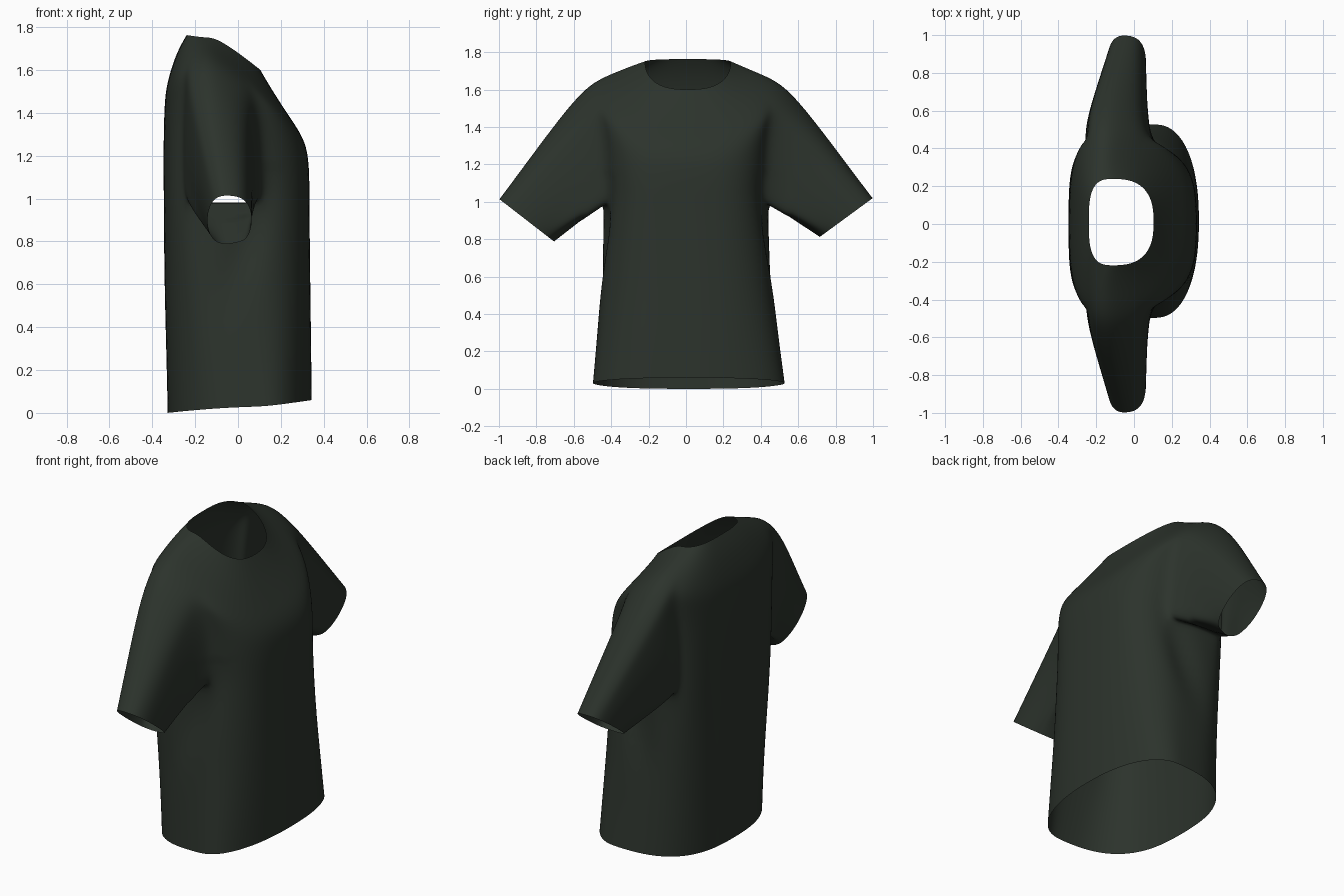
import bpy, bmesh, math
from mathutils import Vector

if "Cube" in bpy.data.objects:
    bpy.data.objects.remove(bpy.data.objects["Cube"])

N = 32  # columns around the torso

# Torso rings, hem to neckline:
# (half width, y shift, side x, front x, back x, side z, front z, back z, front and back roundness)
RINGS = [
    (.515, .015, .11, .345, -.330, .03, .06, .00, .88, .74),
    (.490, .010, .08, .343, -.335, .25, .27, .24, .82, .70),
    (.465, .005, .03, .340, -.342, .50, .50, .50, .76, .64),
    (.450, .000, -.05, .337, -.346, .76, .76, .76, .70, .60),
    (.435, .000, -.12, .335, -.347, 1.00, 1.00, 1.00, .65, .57),
    (.438, .000, -.13, .335, -.348, 1.15, 1.08, 1.12, .65, .58),
    (.445, .000, -.135, .332, -.348, 1.29, 1.16, 1.24, .66, .60),
    (.455, .000, -.135, .322, -.346, 1.43, 1.24, 1.36, .68, .62),
    (.478, .000, -.135, .290, -.342, 1.57, 1.31, 1.46, .70, .65),
    (.488, .000, -.135, .245, -.332, 1.66, 1.375, 1.54, .72, .65),
    (.350, .000, -.14, .170, -.295, 1.71, 1.49, 1.66, .75, .65),
    (.270, .005, -.13, .125, -.260, 1.738, 1.565, 1.73, .77, .65),
    (.230, .010, -.11, .105, -.240, 1.75, 1.60, 1.763, .77, .65),
]
ARM_LO, ARM_HI, HALF = 4, 9, 2  # armhole rows and half its columns


def spow(v, p):
    return math.copysign(abs(v) ** p, v)


def ring_point(ring, j):
    w, ys, sx, fx, bx, sz, fz, bz, fp, bp = ring
    a = 2 * math.pi * j / N
    front = math.cos(a) > 0
    p = fp if front else bp
    c, s = spow(math.cos(a), p), spow(math.sin(a), p)
    ex, ez, drop = (fx, fz, 1.15) if front else (bx, bz, 1.6)
    return Vector((sx + (ex - sx) * abs(c), ys + w * s, sz + (ez - sz) * abs(c) ** drop))


bm = bmesh.new()

# Torso, with the armhole patches left open
grid = [[bm.verts.new(ring_point(r, j)) for j in range(N)] for r in RINGS]
arm_cols = {(m + k) % N for m in (N // 4, 3 * N // 4) for k in range(-HALF, HALF)}
for i in range(len(RINGS) - 1):
    for j in range(N):
        if ARM_LO <= i < ARM_HI and j in arm_cols:
            continue
        k = (j + 1) % N
        bm.faces.new((grid[i][j], grid[i][k], grid[i + 1][k], grid[i + 1][j]))


# Sleeve: armhole loop blended to an oval cuff, fuller behind and on top
def sleeve(mid, cuff, up, xr, full):
    cols = range(mid - HALF, mid + HALF)
    rows = range(ARM_LO, ARM_HI)
    loop = [grid[ARM_LO][j] for j in cols]
    loop += [grid[i][mid + HALF] for i in rows]
    loop += [grid[ARM_HI][j] for j in reversed(range(mid - HALF + 1, mid + HALF + 1))]
    loop += [grid[i][mid - HALF] for i in reversed(range(ARM_LO + 1, ARM_HI + 1))]
    ctr = sum((v.co for v in loop), Vector()) / len(loop)
    ends, bulges = [], []
    for v in loop:
        a = math.atan2((v.co.z - ctr.z) / .31, (v.co.x - ctr.x) / .18)
        ends.append(cuff + Vector((xr * spow(math.cos(a), .85), 0, 0)) + up * spow(math.sin(a), .95))
        back, top = max(0, -math.cos(a)) ** .7, max(0, math.sin(a))
        bulges.append(Vector((-full * back - .02 * max(0, math.cos(a)), 0, 0)) + up * .12 * top)
    prev, n = loop, len(loop)
    for t, b in ((.14, .8), (.3, 1), (.5, .8), (.75, .4), (1, 0)):
        cur = [bm.verts.new(v.co.lerp(e, t) + g * b) for v, e, g in zip(loop, ends, bulges)]
        for k in range(n):
            q = (k + 1) % n
            bm.faces.new((prev[k], prev[q], cur[q], cur[k]))
        prev = cur


sleeve(N // 4, Vector((-.04, .855, .915)), Vector((0, .15, .11)), .105, .025)
sleeve(3 * N // 4, Vector((-.04, -.85, .90)), Vector((0, -.155, .12)), .105, .015)

bmesh.ops.recalc_face_normals(bm, faces=bm.faces)
mesh = bpy.data.meshes.new("shirt")
bm.to_mesh(mesh)
bm.free()
shirt = bpy.data.objects.new("shirt", mesh)
bpy.context.collection.objects.link(shirt)
bpy.context.view_layer.objects.active = shirt
shirt.select_set(True)

# Smooth cloth surface
sub = shirt.modifiers.new("smooth", 'SUBSURF')
sub.levels = sub.render_levels = 2
bpy.ops.object.modifier_apply(modifier="smooth")

# Soft drape folds running from the armpits down the sides
for v in shirt.data.vertices:
    x, y, z = v.co
    side = abs(y)
    if z < 1.15 and .3 < side < .56:
        fade = math.exp(-((z - .8) / .25) ** 2)
        line = math.exp(-((x - (.06 + .25 * (z - .9))) / .09) ** 2)
        v.co.y -= math.copysign(.03 * fade * line, y)

# Dark green cloth
mat = bpy.data.materials.new("dark green cloth")
mat.diffuse_color = (.025, .033, .025, 1)
mat.use_nodes = True
mat.node_tree.nodes["Principled BSDF"].inputs["Base Color"].default_value = mat.diffuse_color
shirt.data.materials.append(mat)
bpy.ops.object.shade_smooth()
